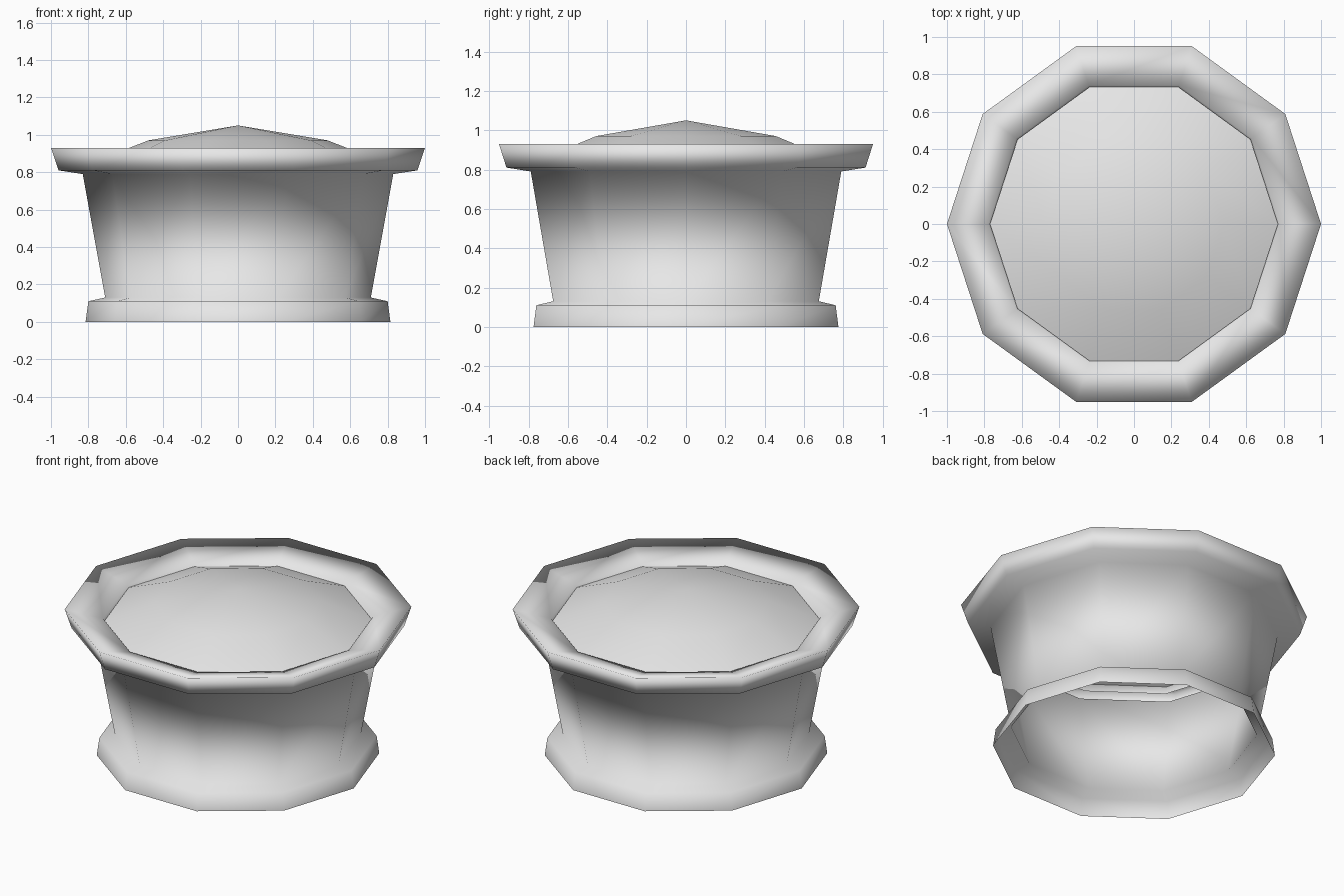
import bpy
import bmesh
from math import cos, sin, tau

SIDES = 10

cube = bpy.data.objects.get("Cube")
if cube:
    bpy.data.objects.remove(cube, do_unlink=True)

grey = bpy.data.materials.new("plain_grey")
grey.use_nodes = True
colour = (0.8, 0.8, 0.8, 1)
grey.diffuse_color = colour
grey.node_tree.nodes["Principled BSDF"].inputs["Base Color"].default_value = colour


def lathe(name, profile):
    """Turn a (radius, height) profile into a smooth ten-sided shell."""
    bm = bmesh.new()
    rings = []
    for r, z in profile:
        if r == 0:
            rings.append([bm.verts.new((0, 0, z))] * SIDES)
        else:
            rings.append([bm.verts.new((r * cos(tau * i / SIDES),
                                        r * sin(tau * i / SIDES), z))
                          for i in range(SIDES)])
    for low, high in zip(rings, rings[1:]):
        for i in range(SIDES):
            j = (i + 1) % SIDES
            corners = [low[i], low[j], high[j], high[i]]
            face = bm.faces.new(list(dict.fromkeys(corners)))
            face.smooth = True
    mesh = bpy.data.meshes.new(name)
    bm.to_mesh(mesh)
    bm.free()
    mesh.materials.append(grey)
    obj = bpy.data.objects.new(name, mesh)
    bpy.context.collection.objects.link(obj)
    return obj


# Open-bottomed pot: foot, flared wall, wide rim and inner lip
lathe("pot_shell", [(0.815, 0), (0.80, 0.11), (0.71, 0.13), (0.83, 0.79),
                    (0.96, 0.81), (1.0, 0.93), (0.78, 0.87), (0.755, 0.80)])

# Low mound filling the pot
lathe("soil_mound", [(0.77, 0.855), (0.48, 0.97), (0, 1.05)])
